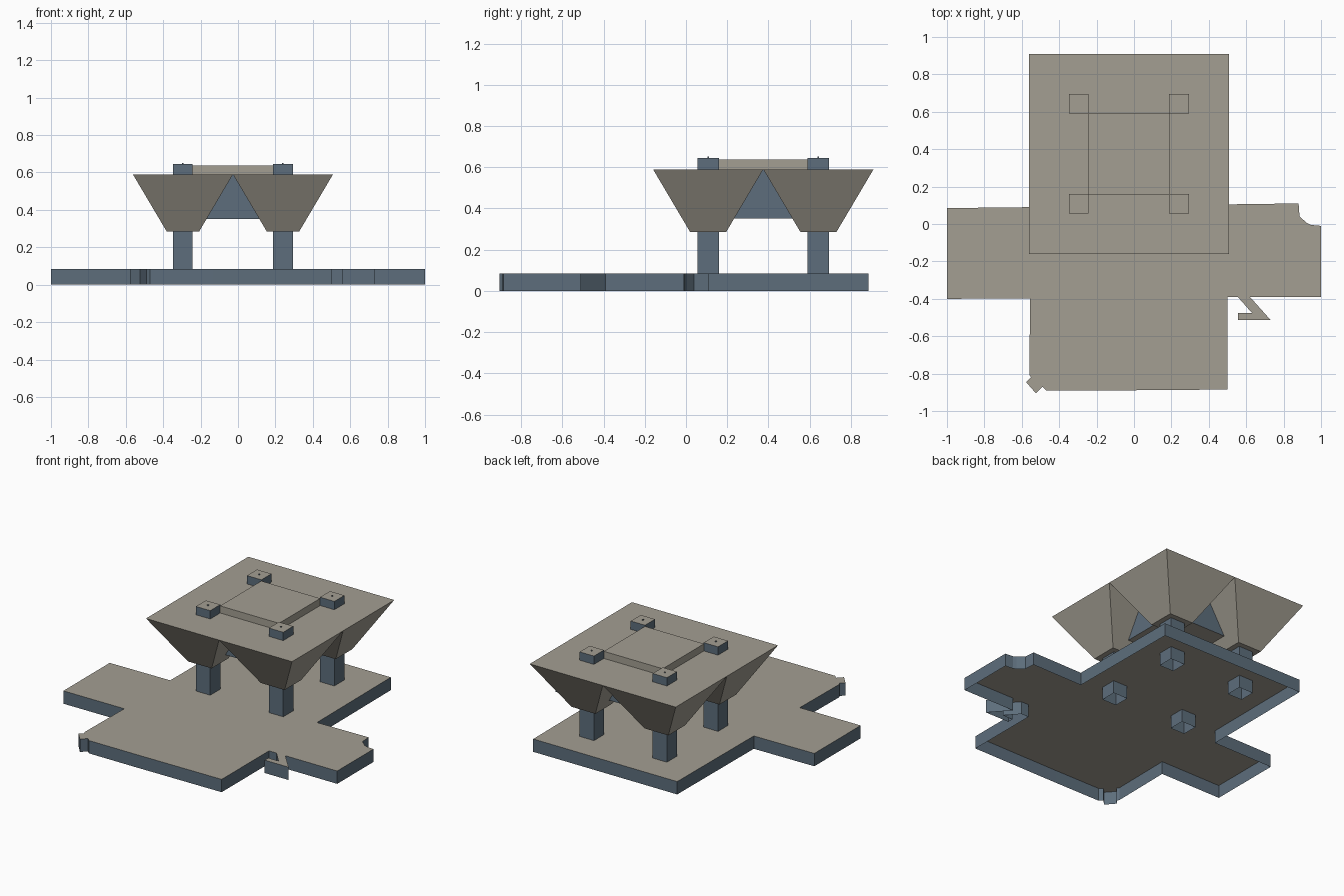
import bpy, bmesh

if "Cube" in bpy.data.objects:
    bpy.data.objects.remove(bpy.data.objects["Cube"])

def material(name, rgb):
    m = bpy.data.materials.new(name)
    m.diffuse_color = (*rgb, 1)
    m.use_nodes = True
    m.node_tree.nodes["Principled BSDF"].inputs["Base Color"].default_value = m.diffuse_color
    return m

GREY = material("warm_grey", (0.37, 0.345, 0.29))
BLUE = material("slate_blue", (0.11, 0.155, 0.20))

def finish(name, bm, rule):
    """Make an object; rule(normal) gives 0 for grey, 1 for blue."""
    bm.normal_update()
    for f in bm.faces:
        f.material_index = rule(f.normal)
    me = bpy.data.meshes.new(name)
    bm.to_mesh(me)
    bm.free()
    me.materials.append(GREY)
    me.materials.append(BLUE)
    ob = bpy.data.objects.new(name, me)
    bpy.context.collection.objects.link(ob)
    return ob

blue_walls = lambda n: 1 if abs(n.z) < 0.5 else 0
all_grey = lambda n: 0

def prism(bm, low, high, z0, z1, bottom=True, top=True):
    """Skin between two counter-clockwise outlines, with optional caps."""
    a = [bm.verts.new((x, y, z0)) for x, y in low]
    b = [bm.verts.new((x, y, z1)) for x, y in high]
    n = len(a)
    for i in range(n):
        j = (i + 1) % n
        bm.faces.new((a[i], a[j], b[j], b[i]))
    if bottom:
        bm.faces.new(a[::-1])
    if top:
        bm.faces.new(b)

def rect(cx, cy, hx, hy):
    return [(cx - hx, cy - hy), (cx + hx, cy - hy), (cx + hx, cy + hy), (cx - hx, cy + hy)]

CX, CY = -0.027, 0.375          # centre of the pavilion
PX, PY = 0.2675, 0.2675         # post offsets from that centre
posts = [(CX + sx * PX, CY + sy * PY) for sx in (-1, 1) for sy in (-1, 1)]

# Cross-shaped base tray, open underneath, with ragged corners
outline = [
    (-1, 0.085), (-1, -0.40), (-0.555, -0.398), (-0.56, -0.805), (-0.55, -0.82),
    (-0.577, -0.845), (-0.525, -0.905), (-0.49, -0.87), (-0.47, -0.89),
    (-0.13, -0.89), (0.50, -0.885), (0.50, -0.39), (0.555, -0.39),
    (0.63, -0.475), (0.555, -0.475), (0.555, -0.513), (0.73, -0.513),
    (0.62, -0.39), (1, -0.39), (1, -0.01), (0.945, -0.005), (0.925, 0.005),
    (0.885, 0.04), (0.88, 0.11), (0.505, 0.105), (0.50, 0.885),
    (-0.555, 0.885), (-0.56, 0.09)]
bm = bmesh.new()
prism(bm, outline, outline, 0, 0.085, bottom=False)
finish("base_tray", bm, blue_walls)

# Posts, running through base and roof, with tiny pegs on top
bm = bmesh.new()
for x, y in posts:
    r = rect(x, y, 0.0525, 0.0525)
    prism(bm, r, r, 0, 0.645, bottom=False)
finish("posts", bm, blue_walls)
bm = bmesh.new()
for x, y in posts:
    r = rect(x, y, 0.004, 0.004)
    prism(bm, r, r, 0.64, 0.651)
finish("post_pegs", bm, blue_walls)

# Flared brackets under the roof, one around each post
bm = bmesh.new()
for x, y in posts:
    prism(bm, rect(x, y, 0.087, 0.087), rect(x, y, PX, PY), 0.285, 0.59, top=False)
finish("flared_brackets", bm, all_grey)

# Flat roof sheet across all four brackets
bm = bmesh.new()
bm.faces.new([bm.verts.new((x, y, 0.59)) for x, y in rect(CX, CY, 2 * PX, 2 * PY)])
finish("roof_top", bm, all_grey)

# Core box hanging between the posts
bm = bmesh.new()
r = rect(CX, CY, PX, PY)
prism(bm, r, r, 0.352, 0.588, top=False)
finish("core_box", bm, blue_walls)

# Raised slab on the roof
bm = bmesh.new()
r = rect(CX, CY, 0.216, 0.216)
prism(bm, r, r, 0.59, 0.637, bottom=False)
finish("roof_slab", bm, all_grey)
